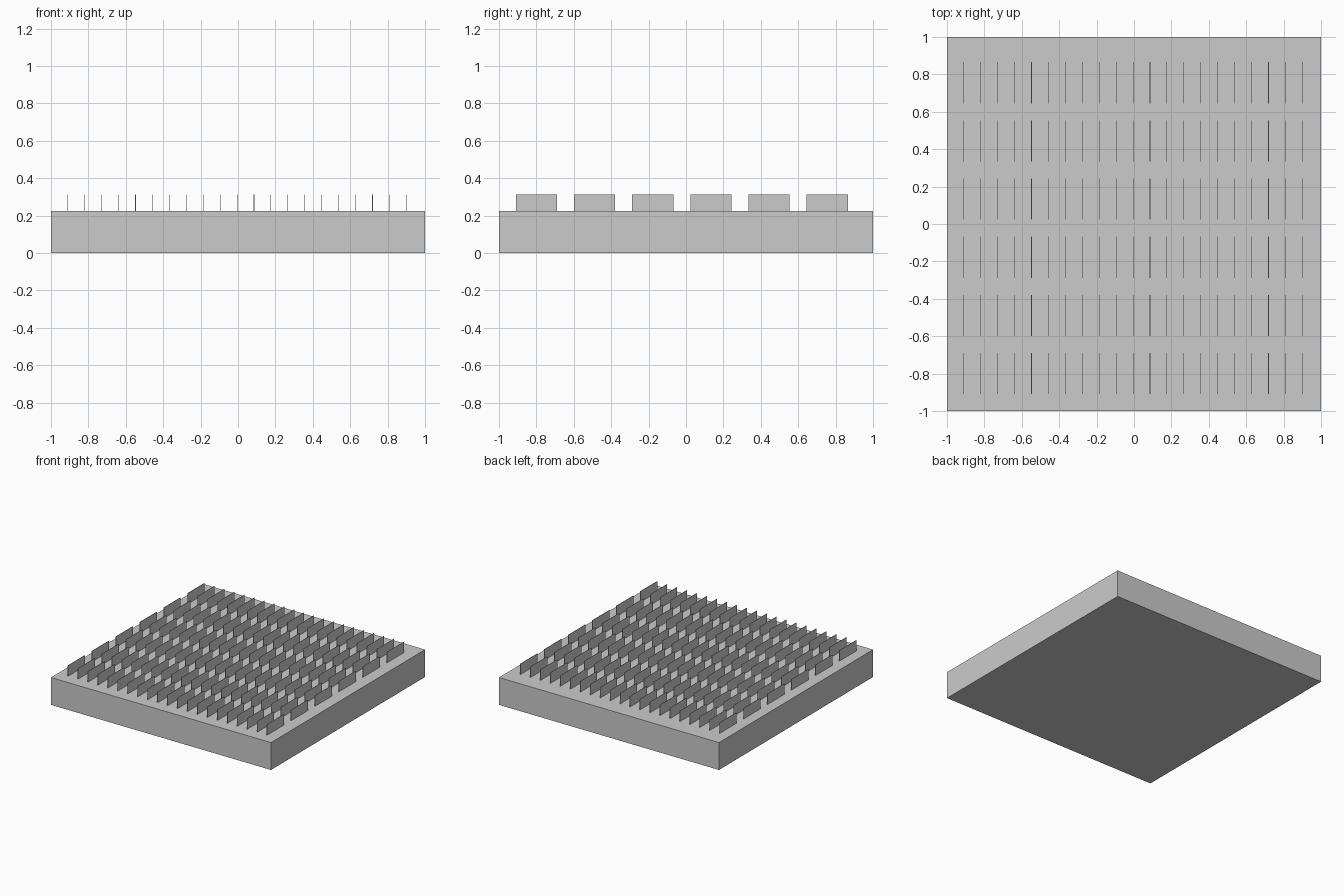
import bpy

# Remove the default object
cube = bpy.data.objects.get("Cube")
if cube:
    bpy.data.objects.remove(cube, do_unlink=True)

# Single grey metal
metal = bpy.data.materials.new("grey_metal")
metal.use_nodes = True
grey = (0.6, 0.6, 0.6, 1.0)
metal.diffuse_color = grey
metal.node_tree.nodes["Principled BSDF"].inputs["Base Color"].default_value = grey


def box(name, size, centre):
    """Add a box with its scale baked into the mesh."""
    bpy.ops.mesh.primitive_cube_add(size=1, location=centre)
    obj = bpy.context.object
    obj.name = name
    obj.data.name = name
    for v in obj.data.vertices:
        v.co = [c * s for c, s in zip(v.co, size)]
    obj.data.materials.append(metal)
    return obj


def repeat(obj, name, count, offset):
    """Repeat a part at a constant spacing."""
    mod = obj.modifiers.new(name, "ARRAY")
    mod.count = count
    mod.use_relative_offset = False
    mod.use_constant_offset = True
    mod.constant_offset_displace = offset


base_height = 0.225
fin_height = 0.088
fin_length = 0.22
fin_thickness = 0.003

# Solid base plate
box("base_plate", (2, 2, base_height), (0, 0, base_height / 2))

# Grid of thin upright fins
fins = box("cooling_fins", (fin_thickness, fin_length, fin_height),
           (-0.91, -0.80, base_height + fin_height / 2))
repeat(fins, "columns", 21, (0.0905, 0, 0))
repeat(fins, "rows", 6, (0, 0.311, 0))
